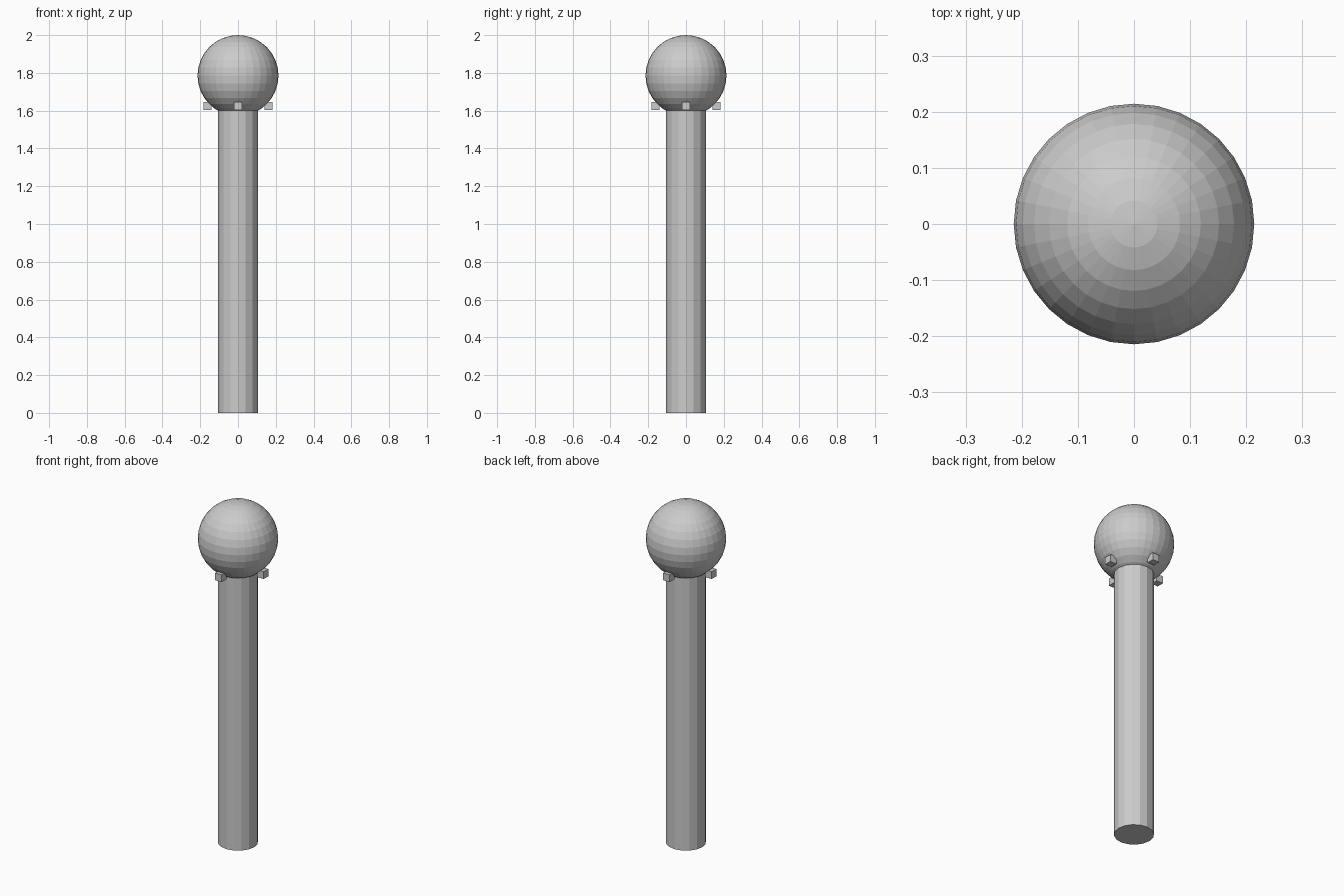
import bpy
from math import cos, sin, pi

if "Cube" in bpy.data.objects:
    bpy.data.objects.remove(bpy.data.objects["Cube"])

R = 0.1072            # shaft radius; the ball is twice as wide
BALL_Z = 2 - 2 * R    # ball centre height
SHAFT_TOP = 1.605

# Straight round shaft
bpy.ops.mesh.primitive_cylinder_add(vertices=16, radius=R, depth=SHAFT_TOP,
                                    location=(0, 0, SHAFT_TOP / 2))
bpy.context.object.name = "shaft"

# Ball on top of the shaft
bpy.ops.mesh.primitive_uv_sphere_add(segments=32, ring_count=16, radius=2 * R,
                                     location=(0, 0, BALL_Z))
bpy.context.object.name = "ball_head"

# Four small studs around the underside of the ball
for i in range(4):
    a = i * pi / 2
    bpy.ops.mesh.primitive_cube_add(
        size=0.4 * R,
        location=(1.5 * R * cos(a), 1.5 * R * sin(a), BALL_Z - 1.5 * R))
    bpy.context.object.name = f"stud_{i + 1}"
